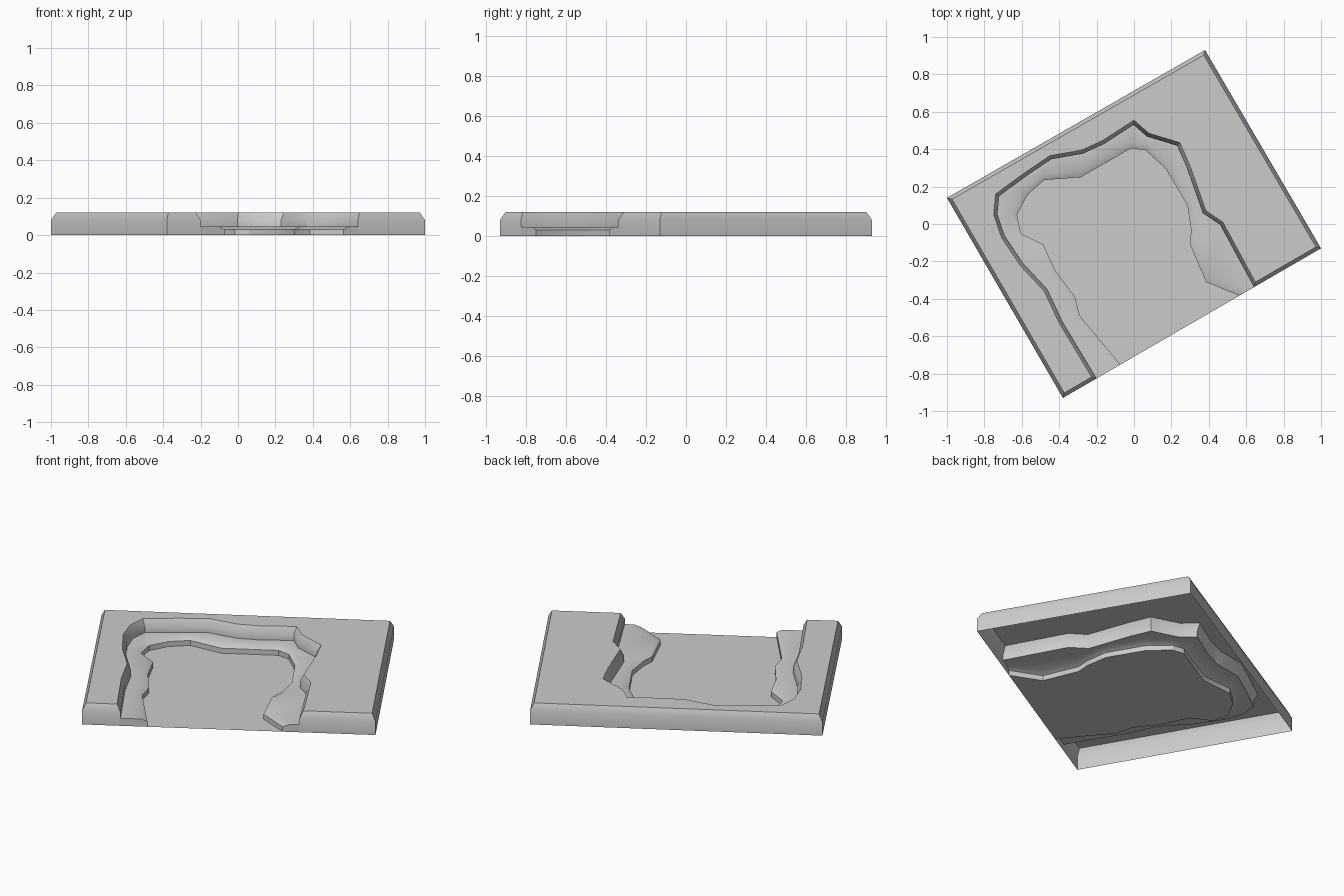
import bpy, bmesh
from mathutils import Vector

if "Cube" in bpy.data.objects:
    bpy.data.objects.remove(bpy.data.objects["Cube"])

# tile corners: front, left, back, right (open side runs front -> right)
FRONT, LEFT, BACK, RIGHT = [Vector(p) for p in
                            ((-.38, -.93), (-1, .14), (.38, .93), (1, -.13))]
U = (RIGHT - FRONT).normalized()
N = Vector((-U.y, U.x))
TOP, SHOULDER, LEDGE, LIP = .12, .08, .045, .03

# cliff lines, walked from the front-left opening round to the right opening
UPPER = [(-.22, -.83), (-.40, -.53), (-.48, -.36), (-.61, -.22), (-.71, -.07),
         (-.75, .05), (-.74, .16), (-.59, .27), (-.45, .365), (-.28, .395),
         (-.17, .445), (0, .555), (.08, .485), (.245, .435), (.30, .31),
         (.385, .07), (.475, .01), (.66, -.33)]
LOWER = [(-.07, -.755), (-.29, -.49), (-.315, -.39), (-.42, -.25), (-.485, -.11),
         (-.605, -.05), (-.625, .05), (-.57, .155), (-.48, .235), (-.285, .25),
         (-.015, .405), (.06, .395), (.17, .295), (.285, .10), (.305, -.03),
         (.30, -.11), (.385, -.31), (.567, -.385)]


def offset(path, d, inset=0):
    """Offset a line sideways, keeping both ends on the open front edge."""
    pts = [Vector(p) for p in path]
    out = []
    for i, p in enumerate(pts):
        a = (p - pts[i - 1]).normalized() if i else None
        b = (pts[i + 1] - p).normalized() if i < len(pts) - 1 else None
        a, b = a or b, b or a
        na, nb = Vector((-a.y, a.x)), Vector((-b.y, b.x))
        m = (na + nb).normalized()
        out.append(p + m * (d / max(m.dot(na), .5)))
    for k, j in ((0, 1), (-1, -2)):
        s = (out[k] - out[j]).normalized()
        out[k] = out[k] + s * ((inset - (out[k] - FRONT).dot(N)) / s.dot(N))
    return out


def rim(inset):
    """Outer corners, from right round the back to front."""
    return [RIGHT + (N - U) * inset, BACK - (N + U) * inset,
            LEFT + (U - N) * inset, FRONT + (U + N) * inset]


def lift(pts, z):
    return [(p.x, p.y, z) for p in pts]


def build(name, strips, caps):
    """Skin each list of rings into strips, then add flat caps."""
    bm = bmesh.new()

    def face(pts):
        return bm.faces.new([bm.verts.new(p) for p in pts])
    for rings in strips:
        for lo, hi in zip(rings, rings[1:]):
            for i in range(len(lo) - 1):
                face((lo[i], lo[i + 1], hi[i + 1], hi[i]))
    flat = [face(c) for c in caps]
    bmesh.ops.remove_doubles(bm, verts=bm.verts, dist=.0005)
    bmesh.ops.recalc_face_normals(bm, faces=bm.faces)
    bm.normal_update()
    big = max(bm.faces, key=lambda f: f.calc_area())
    if big.normal.z < 0:
        bmesh.ops.reverse_faces(bm, faces=bm.faces)
    bmesh.ops.triangulate(bm, faces=[f for f in bm.faces if len(f.verts) > 4])
    me = bpy.data.meshes.new(name)
    bm.to_mesh(me)
    bm.free()
    ob = bpy.data.objects.new(name, me)
    bpy.context.collection.objects.link(ob)
    bpy.context.view_layer.objects.active = ob
    ob.select_set(True)
    bpy.ops.object.shade_smooth_by_angle(angle=.6)
    ob.select_set(False)
    return ob


up_foot = offset(UPPER, -.02)
up_top = offset(UPPER, 0, .02)
low_foot = offset(LOWER, 0)
low_top = offset(LOWER, .03)

# plateau: outer walls with chamfered rim, top, and upper cliff
outer = [up_foot[-1]] + rim(0) + [up_foot[0]]
crest = [up_top[-1]] + rim(.02) + [up_top[0]]
build("plateau",
      [[lift(outer, 0), lift(outer, SHOULDER), lift(crest, TOP)],
       [lift(up_foot, LEDGE), lift(up_foot, SHOULDER), lift(up_top, TOP)]],
      [lift(crest + up_top[1:-1], TOP)])

# ledge: flat terrace, lower cliff, and the small end walls on the open side
ends = [lift([up_foot[k], low_foot[k]], 0) + lift([low_foot[k]], LIP)
        + lift([low_top[k], up_foot[k]], LEDGE) for k in (0, -1)]
build("ledge",
      [[lift(low_foot, 0), lift(low_foot, LIP), lift(low_top, LEDGE)]],
      [lift(up_foot + low_top[::-1], LEDGE)] + ends)

# valley floor
build("valley_floor", [], [lift(low_foot, 0)])
